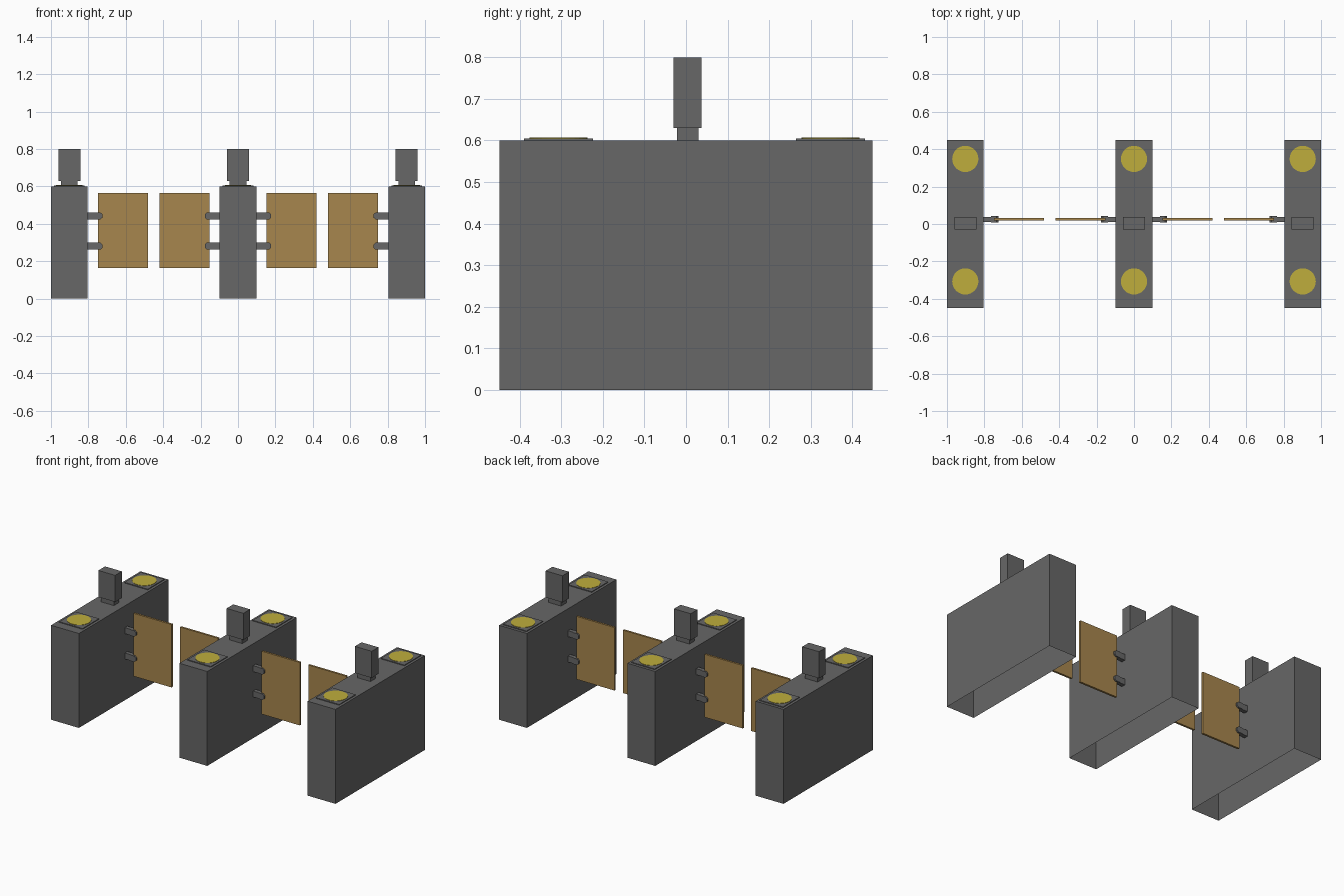
import bpy, bmesh, math

if "Cube" in bpy.data.objects:
    bpy.data.objects.remove(bpy.data.objects["Cube"])

def mat(name, rgb):
    m = bpy.data.materials.new(name)
    m.diffuse_color = (*rgb, 1)
    m.use_nodes = True
    m.node_tree.nodes["Principled BSDF"].inputs["Base Color"].default_value = m.diffuse_color
    return m

GREY = mat("cabinet_grey", (0.135, 0.135, 0.135))
AMBER = mat("panel_amber", (0.39, 0.24, 0.075))
YELLOW = mat("disc_yellow", (0.52, 0.42, 0.045))

def finish(name, bm, material):
    bmesh.ops.recalc_face_normals(bm, faces=bm.faces)
    me = bpy.data.meshes.new(name)
    bm.to_mesh(me)
    bm.free()
    me.materials.append(material)
    ob = bpy.data.objects.new(name, me)
    bpy.context.collection.objects.link(ob)

def box(name, x, y, z, material, open_bottom=False):
    bm = bmesh.new()
    bmesh.ops.create_cube(bm, size=1)
    for v in bm.verts:
        for i, (a, b) in enumerate((x, y, z)):
            v.co[i] = a if v.co[i] < 0 else b
    bmesh.ops.recalc_face_normals(bm, faces=bm.faces)
    if open_bottom:
        low = [f for f in bm.faces if f.normal.z < -0.9]
        bmesh.ops.delete(bm, geom=low, context='FACES')
    finish(name, bm, material)

def prism(name, pts, y0, y1, material):
    """Extrude an x-z outline along y."""
    bm = bmesh.new()
    f = bm.faces.new([bm.verts.new((x, y0, z)) for x, z in pts])
    ext = bmesh.ops.extrude_face_region(bm, geom=[f])['geom']
    for v in ext:
        if isinstance(v, bmesh.types.BMVert):
            v.co.y = y1
    finish(name, bm, material)

def disc(name, x, y, z0, z1, r, material):
    bm = bmesh.new()
    bmesh.ops.create_cone(bm, cap_ends=True, segments=32, radius1=r, radius2=r, depth=z1 - z0)
    bmesh.ops.translate(bm, verts=bm.verts, vec=(x, y, (z0 + z1) / 2))
    finish(name, bm, material)

def gate(side, cx, s):
    """Swinging panel and its two clips on one side of a cabinet."""
    X = lambda d: cx + s * d
    span = lambda a, b: sorted((X(a), X(b)))
    box(f"{side}_panel", span(0.153, 0.421), (0.019, 0.032), (0.165, 0.565), AMBER)
    for label, z in (("lower", 0.281), ("upper", 0.442)):
        box(f"{side}_{label}_hinge_arm", span(0.096, 0.153), (0.012, 0.038),
            (z - 0.019, z + 0.019), GREY)
        # chamfered clip jaws either side of the panel
        out = [(0.138, -0.019), (0.166, -0.019), (0.177, -0.009),
               (0.177, 0.009), (0.166, 0.019), (0.138, 0.019)]
        prism(f"{side}_{label}_hinge_clip", [(X(d), z + h) for d, h in out],
              0.009, 0.042, GREY)

for name, cx, sides in (("left", -0.902, (1,)), ("middle", 0, (-1, 1)), ("right", 0.902, (-1,))):
    # cabinet shell, open underneath
    box(f"{name}_cabinet", (cx - 0.098, cx + 0.098), (-0.449, 0.449), (0, 0.6), GREY, True)
    # reader post
    box(f"{name}_post_neck", (cx - 0.045, cx + 0.045), (-0.022, 0.03), (0.6, 0.63), GREY)
    box(f"{name}_post_head", (cx - 0.059, cx + 0.059), (-0.03, 0.037), (0.63, 0.799), GREY)
    # sensor plates with yellow discs
    for end, y in (("front", -0.307), ("back", 0.348)):
        box(f"{name}_{end}_plate", (cx - 0.082, cx + 0.082), (y - 0.083, y + 0.083),
            (0.6, 0.605), GREY)
        disc(f"{name}_{end}_disc", cx, y, 0.604, 0.607, 0.07, YELLOW)
    for s in sides:
        gate(f"{name}_{'east' if s > 0 else 'west'}", cx, s)
